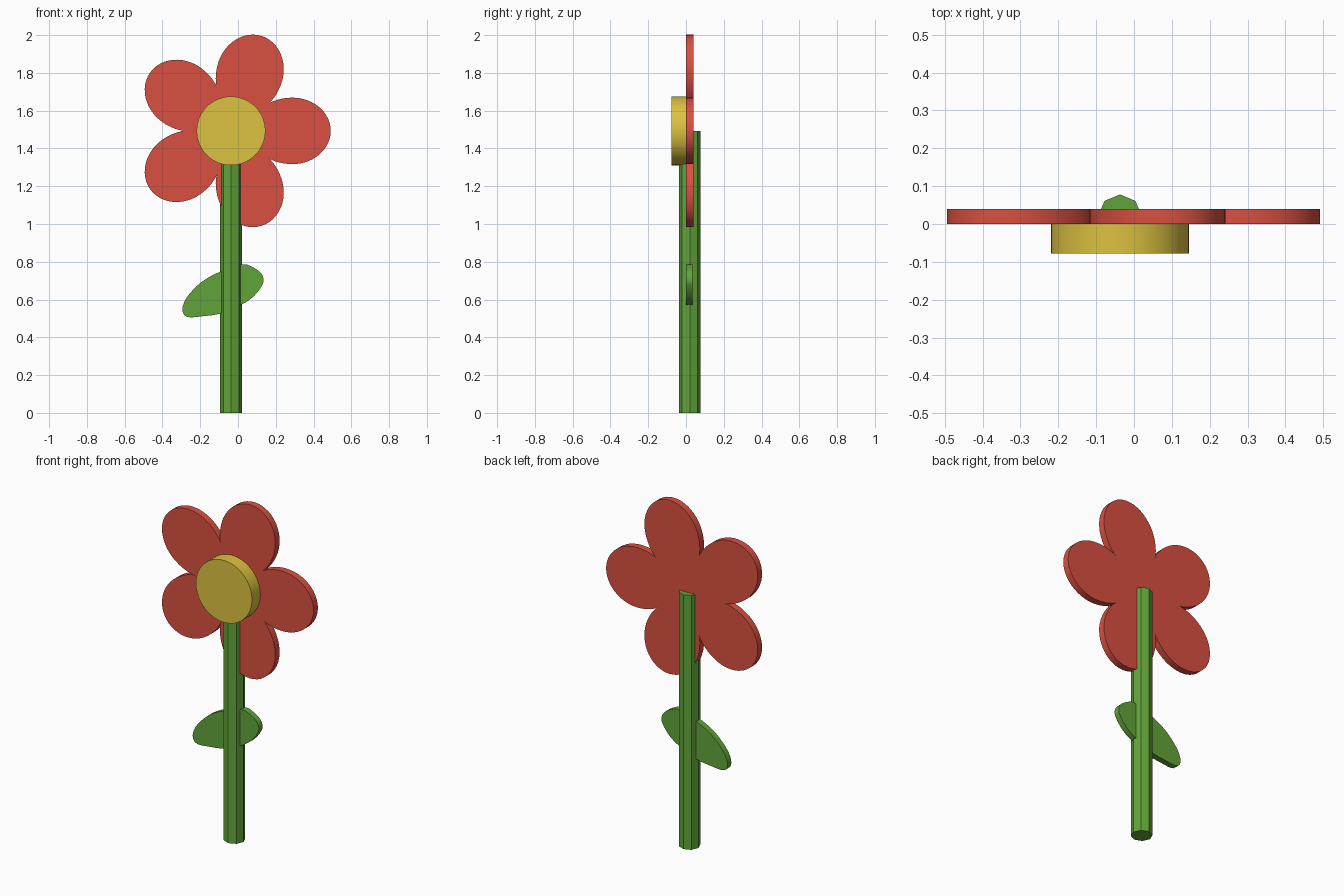
import bpy, bmesh, math
from mathutils import Vector

if "Cube" in bpy.data.objects:
    bpy.data.objects.remove(bpy.data.objects["Cube"])

CX, CZ = -0.037, 1.493   # flower head centre


def material(name, rgb):
    m = bpy.data.materials.new(name)
    m.diffuse_color = (*rgb, 1)
    m.use_nodes = True
    m.node_tree.nodes["Principled BSDF"].inputs["Base Color"].default_value = m.diffuse_color
    return m


RED = material("petal red", (0.70, 0.080, 0.053))
YELLOW = material("centre yellow", (0.72, 0.54, 0.052))
GREEN = material("stem green", (0.122, 0.37, 0.042))


def plate(name, outline, y0, y1, mat):
    """Extrude a closed x/z outline along y."""
    bm = bmesh.new()
    face = bm.faces.new([bm.verts.new((x, y0, z)) for x, z in outline])
    ext = bmesh.ops.extrude_face_region(bm, geom=[face], use_keep_orig=True)
    verts = [v for v in ext["geom"] if isinstance(v, bmesh.types.BMVert)]
    bmesh.ops.translate(bm, verts=verts, vec=(0, y1 - y0, 0))
    bmesh.ops.recalc_face_normals(bm, faces=bm.faces)
    me = bpy.data.meshes.new(name)
    bm.to_mesh(me)
    bm.free()
    ob = bpy.data.objects.new(name, me)
    bpy.context.collection.objects.link(ob)
    me.materials.append(mat)
    bpy.ops.object.select_all(action='DESELECT')
    bpy.context.view_layer.objects.active = ob
    ob.select_set(True)
    bpy.ops.object.shade_smooth_by_angle(angle=math.radians(30))
    return ob


def smooth_loop(points, steps=4):
    """Catmull-Rom curve through a closed list of points."""
    pts = [Vector(p) for p in points]
    n, out = len(pts), []
    for i in range(n):
        a, b, c, d = (pts[(i + k) % n] for k in (-1, 0, 1, 2))
        for s in range(steps):
            t = s / steps
            out.append(0.5 * (2 * b + (c - a) * t + (2 * a - 5 * b + 4 * c - d) * t**2
                              + (3 * b - a - 3 * c + d) * t**3))
    return out


# five egg-shaped petals in one outline, meeting in sharp notches
outline = []
for k in range(5):
    a = math.radians(72 * k)
    local = []
    for i in range(33):
        t = math.radians(-120 + 240 * i / 32)
        ax = 0.203 if math.cos(t) > 0 else 0.226
        local.append((0.325 + ax * math.cos(t), 0.176 * math.sin(t)))
    h = math.radians(36)
    local.append((0.24 * math.cos(h), 0.24 * math.sin(h)))
    outline += [(CX + u * math.cos(a) - v * math.sin(a),
                 CZ + u * math.sin(a) + v * math.cos(a)) for u, v in local]
plate("petals", outline, 0, 0.04, RED)

# round flower centre
disc = [(CX + 0.182 * math.cos(math.tau * i / 64),
         CZ + 0.182 * math.sin(math.tau * i / 64)) for i in range(64)]
plate("flower_centre", disc, -0.078, 0.002, YELLOW)

# leaf blade passing through the stem
leaf = [(-0.093, 0.748), (-0.182, 0.701), (-0.241, 0.648), (-0.278, 0.6),
        (-0.294, 0.553), (-0.285, 0.519), (-0.255, 0.506), (-0.193, 0.511),
        (-0.093, 0.526), (0.02, 0.574), (0.082, 0.616), (0.124, 0.669),
        (0.135, 0.706), (0.119, 0.743), (0.071, 0.775), (0.02, 0.785)]
plate("leaf", smooth_loop(leaf), 0, 0.035, GREEN)

# eight-sided stem
bpy.ops.mesh.primitive_cylinder_add(vertices=8, radius=0.058, depth=CZ,
                                    location=(CX, 0.02, CZ / 2))
stem = bpy.context.object
stem.name = "stem"
stem.data.materials.append(GREEN)
